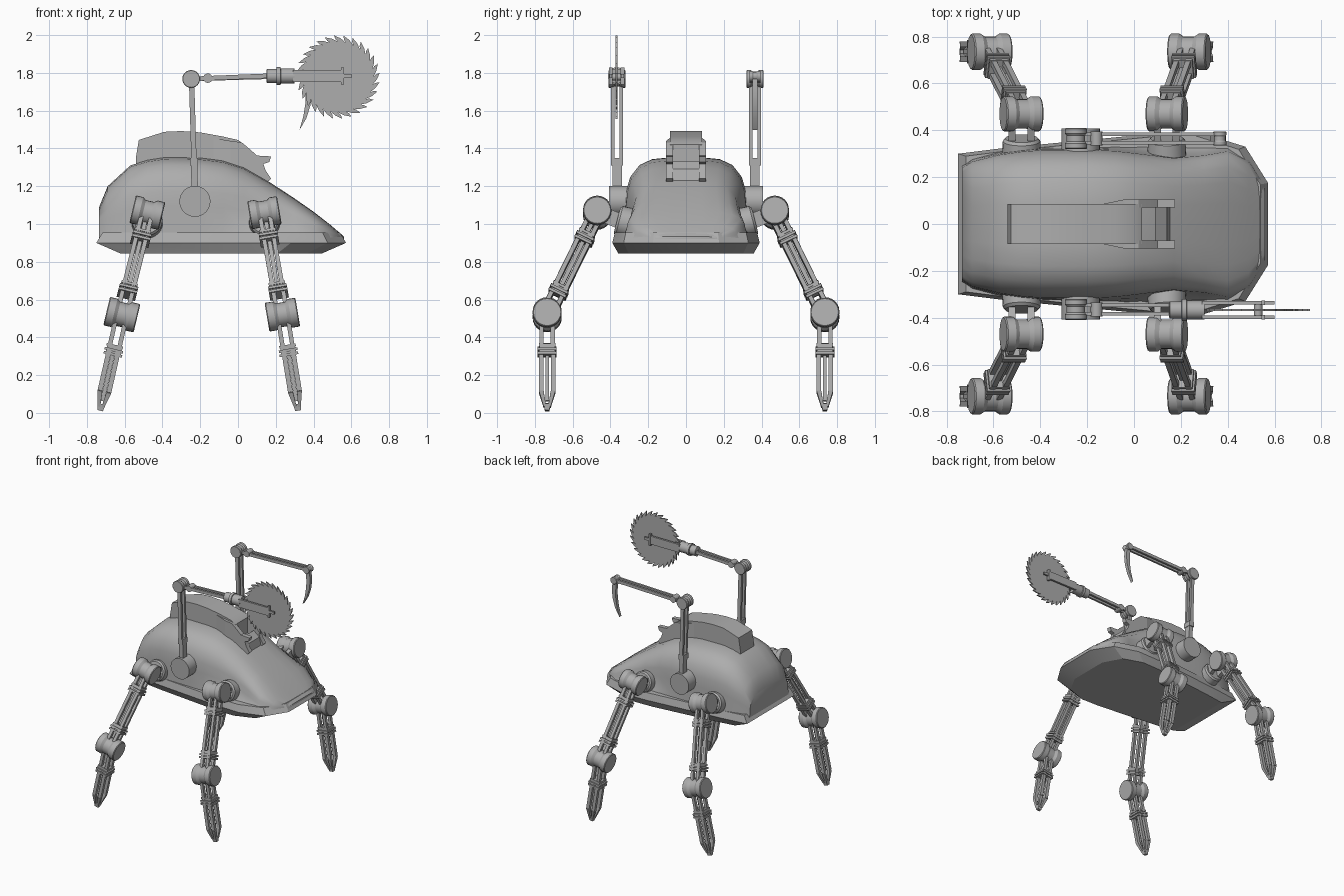
import bpy, bmesh, math
from mathutils import Vector as V

if "Cube" in bpy.data.objects:
    bpy.data.objects.remove(bpy.data.objects["Cube"])

grey = bpy.data.materials.new("mid grey metal")
grey.diffuse_color = (0.42, 0.42, 0.42, 1)
grey.use_nodes = True
grey.node_tree.nodes["Principled BSDF"].inputs["Base Color"].default_value = grey.diffuse_color


def finish(bm, name, angle=32):
    bmesh.ops.recalc_face_normals(bm, faces=bm.faces)
    me = bpy.data.meshes.new(name)
    bm.to_mesh(me)
    bm.free()
    me.materials.append(grey)
    ob = bpy.data.objects.new(name, me)
    bpy.context.collection.objects.link(ob)
    bpy.ops.object.select_all(action='DESELECT')
    ob.select_set(True)
    bpy.context.view_layer.objects.active = ob
    bpy.ops.object.shade_smooth_by_angle(angle=math.radians(angle))
    return ob


def loft(bm, rings):
    """Skin closed rings of equal length and cap both ends."""
    vs = [[bm.verts.new(p) for p in r] for r in rings]
    n = len(vs[0])
    for a, b in zip(vs, vs[1:]):
        for i in range(n):
            bm.faces.new((a[i], a[(i + 1) % n], b[(i + 1) % n], b[i]))
    bm.faces.new(vs[0])
    bm.faces.new(vs[-1])


def prism(bm, pts, y0, y1):
    """Extrude an x,z profile along y."""
    loft(bm, [[(x, y, z) for x, z in pts] for y in (y0, y1)])


def lathe(bm, p, q, prof, n=24):
    """Turn (t, radius) pairs around the axis p to q."""
    p, q = V(p), V(q)
    d = (q - p).normalized()
    u = d.orthogonal().normalized()
    w = d.cross(u)
    loft(bm, [[p.lerp(q, t) + r * (math.cos(k * math.tau / n) * u + math.sin(k * math.tau / n) * w)
               for k in range(n)] for t, r in prof])


def beam(bm, p, q, a, wa, wn, wa2=None, wn2=None):
    """Box from p to q, width wa along the axis a, wn across it, may taper."""
    p, q, a = V(p), V(q), V(a).normalized()
    nrm = (q - p).cross(a).normalized()
    rings = []
    for c, x, y in ((p, wa, wn), (q, wa2 or wa, wn2 or wn)):
        rings.append([c + a * x * i / 2 + nrm * y * j / 2 for i, j in ((-1, -1), (1, -1), (1, 1), (-1, 1))])
    loft(bm, rings)


SPOOL = [(0, .94), (.03, 1), (.25, 1), (.36, .84), (.64, .84), (.75, 1), (.97, 1), (1, .94)]


def spool(bm, c, axis, r, length):
    h = V(axis).normalized() * length / 2
    lathe(bm, V(c) - h, V(c) + h, [(t, r * k) for t, k in SPOOL])


# lower hull: faceted tray
half = [(-.75, .30), (-.55, .325), (.08, .385), (.28, .39), (.475, .33), (.572, .175)]
outline = half + [(x, -y) for x, y in reversed(half)]
bm = bmesh.new()
loft(bm, [[((x + .09) * sx - .09, y * sy, z) for x, y in outline]
          for z, sx, sy in ((.845, .81, .92), (.9, 1, 1), (.955, .95, .965))])
finish(bm, "lower_hull", 20)

# domed shell: x, top height, bottom half width, middle half width
sections = [(-.735, 1.09, .25, .24), (-.69, 1.20, .28, .27), (-.57, 1.31, .31, .30),
            (-.48, 1.338, .32, .313), (-.39, 1.352, .325, .32), (-.2, 1.35, .33, .322),
            (-.08, 1.335, .335, .316), (.03, 1.30, .345, .303), (.17, 1.22, .365, .285),
            (.30, 1.135, .37, .297), (.40, 1.065, .35, .315), (.49, .995, .30, .268),
            (.56, .935, .18, .165)]
bm = bmesh.new()
rings = []
for x, zt, wb, wm in sections:
    z0 = .905
    h = zt - z0
    side = [(wb, 0), (wb * .4 + wm * .6, .2), (wm, .42), (wm * .985, .6), (wm * .92, .77),
            (wm * .77, .91), (wm * .56, .98), (wm * .28, 1)]
    side = [(x, y, z0 + h * k) for y, k in side]
    rings.append(side + [(x, 0, zt)] + [(a, -b, c) for a, b, c in reversed(side)])
loft(bm, rings)
finish(bm, "domed_shell", 38)

# spine crest on top of the shell
bm = bmesh.new()
top = [(-.54, 1.355), (-.525, 1.445), (-.39, 1.488), (-.3, 1.492), (-.2, 1.485), (-.08, 1.463), (.0, 1.445),
       (.035, 1.42)]
prism(bm, [(-.54, 1.25)] + top + [(.035, 1.22)], -.085, .085)
finish(bm, "spine_crest", 25)

# forked snout at the front of the crest
bm = bmesh.new()
prong = [(-.04, 1.25), (-.04, 1.44), (.02, 1.432), (.07, 1.39), (.1, 1.362), (.175, 1.358), (.165, 1.328),
         (.135, 1.318), (.145, 1.285), (.175, 1.24), (.12, 1.19)]
for s in (-1, 1):
    prism(bm, prong, s * .07, s * .105)
    loft(bm, [[(-.13, s * .08, z) for z in (1.25, 1.455)] + [(-.13, s * .086, z) for z in (1.455, 1.25)],
              [(-.04, s * .07, z) for z in (1.25, 1.44)] + [(-.04, s * .105, z) for z in (1.44, 1.25)]])
prism(bm, [(.10, 1.2), (.09, 1.33), (.14, 1.29), (.16, 1.2)], -.075, .075)
finish(bm, "forked_snout", 25)


def leg(name, hx, kx, fx, s):
    hip, knee, foot = V((hx, s * .47, 1.06)), V((kx, s * .735, .52)), V((fx, s * .735, .012))
    line = foot - hip
    a = V((-line.z, 0, line.x)).normalized()
    bm = bmesh.new()
    # hip socket and neck
    lathe(bm, (hx, s * .25, .99), (hx, s * .365, 1.02), [(0, .085), (.9, .08), (1, .07)])
    for k in (-.04, .04):
        beam(bm, (hx + k, s * .34, 1.01), (hx + k, s * .46, 1.06), (1, 0, 0), .03, .08)
    # hip and knee joints
    spool(bm, hip, a, .075, .16)
    spool(bm, knee, a, .077, .165)

    def rods(p, q, t0, t1, wa, wn, th):
        n = (q - p).cross(a).normalized()
        for i in (-1, 1):
            for j in (-1, 1):
                o = a * i * wa + n * j * wn
                beam(bm, p.lerp(q, t0) + o, p.lerp(q, t1) + o, a, th, th)

    def collar(p, q, t):
        L = (q - p).length
        for k, w in ((-.022, .088), (0, .1), (.022, .1)):
            c = t + k / L
            beam(bm, p.lerp(q, c - .007 / L), p.lerp(q, c + .007 / L), a, w, w)
        beam(bm, p.lerp(q, t - .025 / L), p.lerp(q, t + .025 / L), a, .08, .08)

    # upper leg
    rods(hip, knee, .05, .95, .026, .03, .023)
    beam(bm, hip.lerp(knee, .1), hip.lerp(knee, .76), a, .022, .022)
    collar(hip, knee, .24)
    collar(hip, knee, .76)
    # lower leg with split pointed foot
    rods(knee, foot, .05, .36, .026, .03, .023)
    collar(knee, foot, .37)
    n = (foot - knee).cross(a).normalized()
    for j in (-1, 1):
        for i in (-1, 1):
            o, o2 = n * j * .032 + a * i * .024, n * j * .012 + a * i * .011
            beam(bm, knee.lerp(foot, .38) + o, knee.lerp(foot, .80) + o, a, .026, .024)
            beam(bm, knee.lerp(foot, .80) + o, knee.lerp(foot, .96) + o2, a, .026, .024, .014, .014)
    beam(bm, knee.lerp(foot, .38), knee.lerp(foot, .9), a, .02, .02)
    beam(bm, knee.lerp(foot, .93), foot, a, .04, .036, .03, .024)
    finish(bm, name)


for s, side in ((-1, "near"), (1, "far")):
    leg("left_leg_" + side, -.48, -.615, -.73, s)
    leg("right_leg_" + side, .14, .235, .318, s)


def arm(name, s, end):
    y = s * .365
    bm = bmesh.new()
    # shoulder drum, upright mast and elbow
    lathe(bm, (-.228, s * .26, 1.12), (-.228, s * .408, 1.12), [(0, .082), (1, .082)], 32)
    beam(bm, (-.228, y, 1.15), (-.233, y, 1.33), (0, 1, 0), .05, .034)
    beam(bm, (-.233, y, 1.31), (-.234, y, 1.35), (0, 1, 0), .064, .042)
    for k in (-.023, .023):
        beam(bm, (-.233, y + k, 1.33), (-.246, y + k, 1.77), (0, 1, 0), .018, .028)
        beam(bm, (-.248, y + k * .8, 1.768), (end, y + k * .8, 1.785), (0, 1, 0), .016, .024)
    spool(bm, (-.248, y, 1.768), (0, 1, 0), .047, .088)
    # clamp on the forearm
    lathe(bm, (-.16, y - .03, 1.772), (-.16, y + .03, 1.772), [(0, .025), (1, .025)], 16)
    finish(bm, name)


arm("saw_arm", -1, .17)
arm("claw_arm", 1, .365)

# saw motor barrel and fork
ys = -.367
bm = bmesh.new()
lathe(bm, (.15, ys, 1.783), (.3, ys, 1.783),
      [(0, .03), (.02, .037), (.35, .037), (.36, .047), (.5, .047), (.51, .04), (1, .04)])
for k in (-.031, .031):
    beam(bm, (.29, ys + k, 1.783), (.555, ys + k, 1.783), (0, 1, 0), .016, .064)
    beam(bm, (.545, ys + k, 1.783), (.56, ys + k, 1.783), (0, 1, 0), .02, .09)
    beam(bm, (.55, ys + k, 1.783), (.6, ys + k, 1.783), (0, 1, 0), .014, .02)
lathe(bm, (.53, ys - .036, 1.778), (.53, ys + .036, 1.778), [(0, .018), (1, .018)], 16)
finish(bm, "saw_motor")

# toothed saw blade
teeth, pts = 28, []
for i in range(teeth):
    for r, k in ((.186, 0), (.2, -.3), (.222, -.45), (.205, .3)):
        t = -(i + k) * math.tau / teeth
        pts.append((.53 + r * math.cos(t), 1.778 + r * math.sin(t)))
bm = bmesh.new()
prism(bm, pts, ys - .005, ys + .005)
finish(bm, "saw_blade", 20)

# wrist and curved claw
bm = bmesh.new()
spool(bm, (.366, .365, 1.782), (0, 1, 0), .028, .06)
prism(bm, [(.35, 1.77), (.384, 1.77), (.392, 1.70), (.384, 1.63), (.362, 1.56), (.325, 1.497), (.346, 1.57),
           (.357, 1.64), (.358, 1.70)], .352, .378)
finish(bm, "claw")
